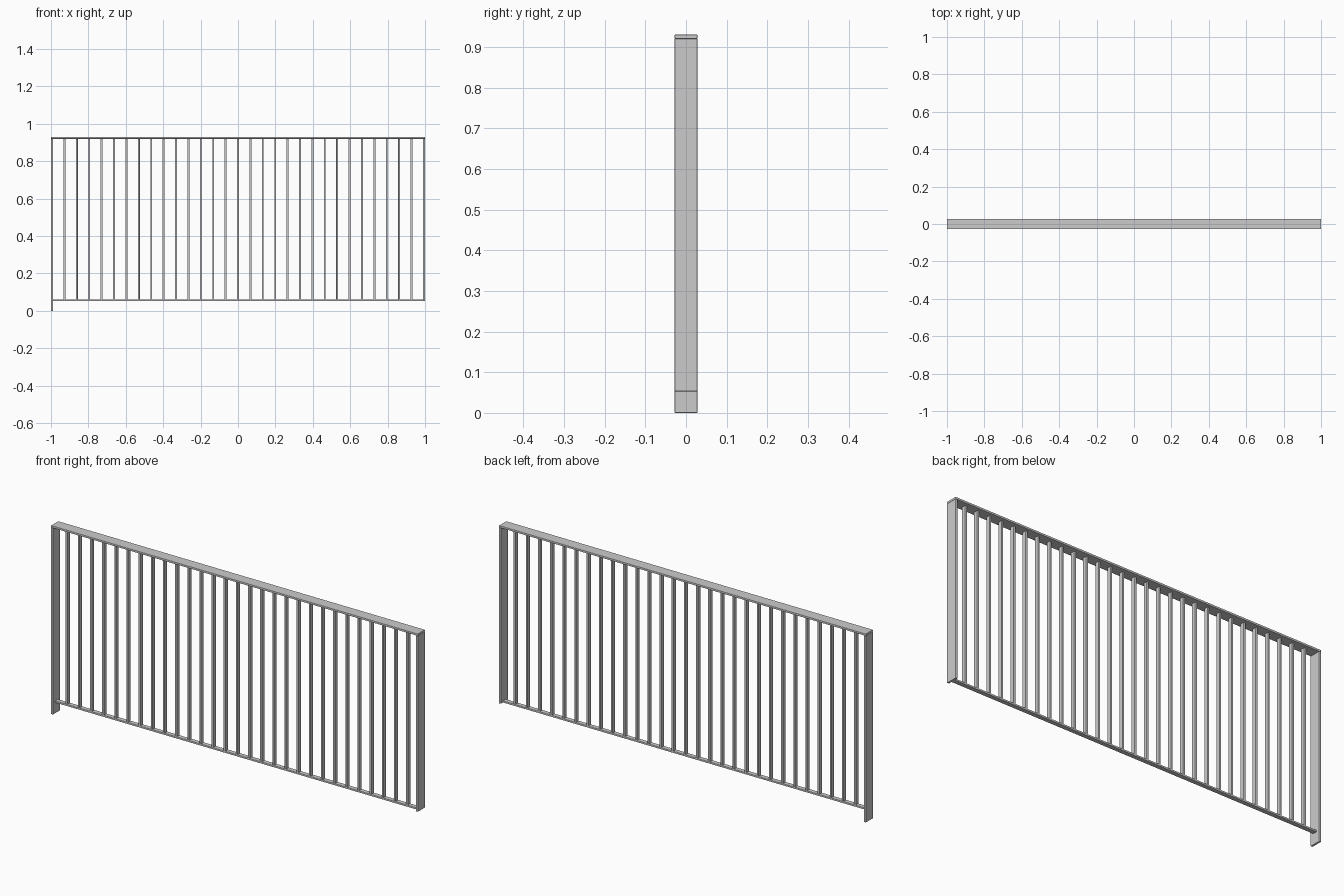
import bpy

if "Cube" in bpy.data.objects:
    bpy.data.objects.remove(bpy.data.objects["Cube"])

TOP, WIDTH = 0.93, 0.056      # overall height and flat bar width
T = 0.01                      # thickness of all flat bars
RAIL_Z0, RAIL_Z1 = 0.053, 0.062
BARS, SPAN = 29, 0.928        # baluster count and outermost position


def flat_bar(name, x0, x1, width, z0, z1, bevel=0.0015):
    bpy.ops.mesh.primitive_cube_add(size=1, location=((x0 + x1) / 2, 0, (z0 + z1) / 2))
    o = bpy.context.object
    o.name = name
    o.scale = (x1 - x0, width, z1 - z0)
    bpy.ops.object.transform_apply(location=False, rotation=False, scale=True)
    m = o.modifiers.new("edge", 'BEVEL')
    m.width, m.segments = bevel, 2
    return o


# flat handrail and narrower bottom rail
flat_bar("handrail", -1, 1, WIDTH, TOP - T, TOP)
flat_bar("bottom_rail", -1 + T / 2, 1 - T / 2, 0.022, RAIL_Z0, RAIL_Z1)

# end plates: the left one reaches the ground, the right one stops at the rail
flat_bar("left_post", -1, -1 + T, WIDTH, 0, TOP - T)
flat_bar("right_post", 1 - T, 1, WIDTH, RAIL_Z0, TOP - T)

# evenly spaced flat balusters, narrow side to the front
for i in range(BARS):
    x = -SPAN + 2 * SPAN * i / (BARS - 1)
    flat_bar(f"baluster_{i + 1:02d}", x - 0.005, x + 0.005, 0.02,
             RAIL_Z1 - 0.003, TOP - T + 0.003, 0.001)
